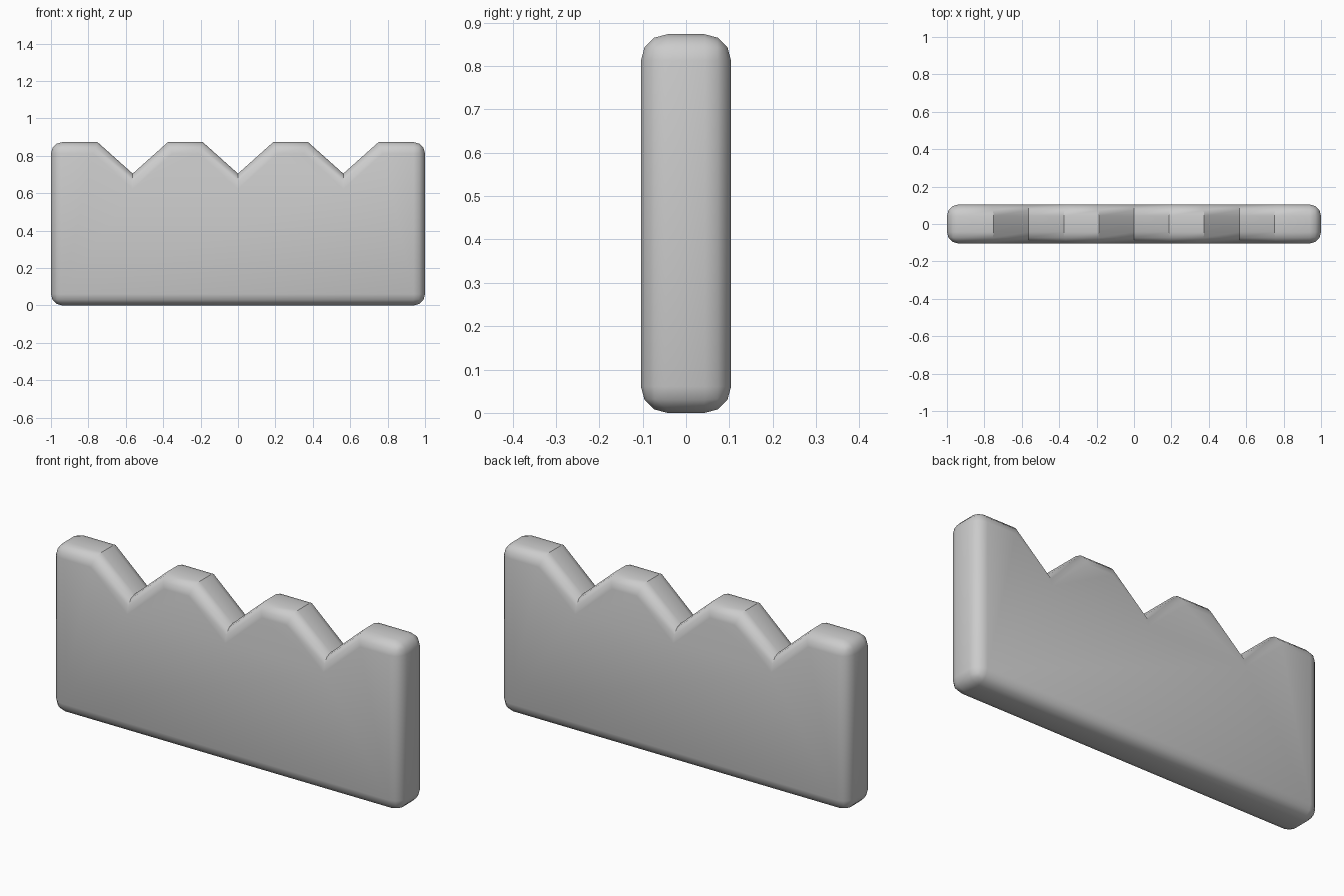
import bpy, bmesh, math

if "Cube" in bpy.data.objects:
    bpy.data.objects.remove(bpy.data.objects["Cube"])

W, H, D = 1.0, 0.873, 0.104      # half width, height, half depth
NOTCH_HALF, NOTCH_Z = 0.188, 0.705

# Front outline: rectangle whose top edge has three V notches
outline = [(-W, 0), (W, 0), (W, H)]
for cx in (0.563, 0, -0.563):
    outline += [(cx + NOTCH_HALF, H), (cx, NOTCH_Z), (cx - NOTCH_HALF, H)]
outline.append((-W, H))

# Extrude the outline through the thickness
bm = bmesh.new()
face = bm.faces.new([bm.verts.new((x, -D, z)) for x, z in outline])
ext = bmesh.ops.extrude_face_region(bm, geom=[face])
for v in ext["geom"]:
    if isinstance(v, bmesh.types.BMVert):
        v.co.y = D
bmesh.ops.recalc_face_normals(bm, faces=bm.faces[:])

# Round both rims and the four outer corners; notch edges stay crisp
def rounded(e):
    a, b = (v.co for v in e.verts)
    return abs(a.y - b.y) < 1e-5 or abs(abs(a.x) - W) < 1e-5

bmesh.ops.bevel(bm, geom=[e for e in bm.edges if rounded(e)], offset=0.061,
                offset_type='OFFSET', segments=3, profile=0.5,
                affect='EDGES', clamp_overlap=True)
bmesh.ops.recalc_face_normals(bm, faces=bm.faces[:])

mesh = bpy.data.meshes.new("notched_panel")
bm.to_mesh(mesh)
bm.free()
panel = bpy.data.objects.new("notched_panel", mesh)
bpy.context.collection.objects.link(panel)

# Smooth the rounded rims, keep the notch creases sharp
bpy.context.view_layer.objects.active = panel
panel.select_set(True)
bpy.ops.object.shade_smooth_by_angle(angle=math.radians(35))
